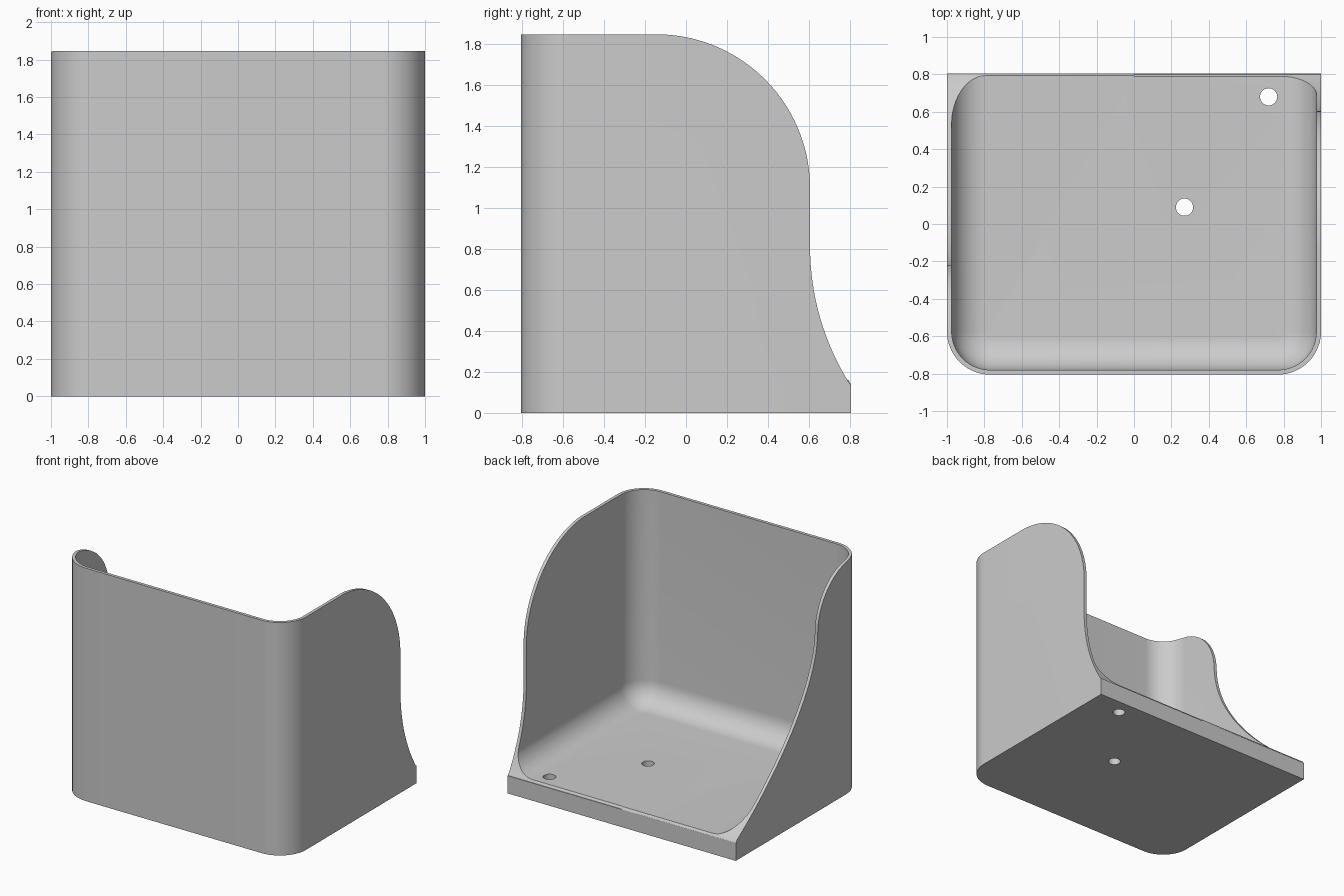
import bpy
import bmesh
import math
from mathutils import Vector
from mathutils.geometry import interpolate_bezier

cube = bpy.data.objects.get("Cube")
if cube:
    bpy.data.objects.remove(cube, do_unlink=True)

HEIGHT = 1.845
FLOOR = 0.158
FILLET = 0.18


def make_object(name, bm):
    bmesh.ops.recalc_face_normals(bm, faces=bm.faces)
    mesh = bpy.data.meshes.new(name)
    bm.to_mesh(mesh)
    bm.free()
    obj = bpy.data.objects.new(name, mesh)
    bpy.context.collection.objects.link(obj)
    return obj


def arc(cx, cy, r, start, end, steps=16):
    angles = [math.radians(start + (end - start) * i / steps) for i in range(steps + 1)]
    return [(cx + r * math.cos(a), cy + r * math.sin(a)) for a in angles]


def tray_outline(half, front, back, r):
    """Plan with two rounded front corners and a square back."""
    return (arc(-half + r, front + r, r, 180, 270)
            + arc(half - r, front + r, r, 270, 360)
            + [(half, back), (-half, back)])


def loft(name, rings):
    """Closed solid through a stack of equal-length rings."""
    bm = bmesh.new()
    loops = [[bm.verts.new(p) for p in ring] for ring in rings]
    n = len(loops[0])
    for low, high in zip(loops, loops[1:]):
        for i in range(n):
            j = (i + 1) % n
            bm.faces.new((low[i], low[j], high[j], high[i]))
    bm.faces.new(loops[0][::-1])
    bm.faces.new(loops[-1])
    return make_object(name, bm)


def subtract(target, cutter):
    cutter.hide_render = True
    mod = target.modifiers.new("cut", 'BOOLEAN')
    mod.operation = 'DIFFERENCE'
    mod.solver = 'EXACT'
    mod.object = cutter
    bpy.context.view_layer.objects.active = target
    bpy.ops.object.modifier_apply(modifier=mod.name)
    bpy.data.objects.remove(cutter, do_unlink=True)


# Outer block with rounded front corners
plan = tray_outline(1.0, -0.805, 0.805, 0.23)
holder = loft("corner_holder", [[(x, y, z) for x, y in plan] for z in (0, HEIGHT)])

# Hollow with a filleted floor, open at top and back
rings = []
for i in range(13):
    t = math.radians(90 * i / 12)
    inset = FILLET * (1 - math.sin(t))
    z = FLOOR + FILLET * (1 - math.cos(t))
    outline = tray_outline(0.975 - inset, -0.78 + inset, 1.2, 0.205 - inset)
    rings.append([(x, y, z) for x, y in outline])
rings.append([(x, y, 2.2) for x, y, z in rings[-1]])
subtract(holder, loft("hollow_cutter", rings))

# Tall side: concave foot, short upright, large rounded shoulder
foot = math.degrees(math.asin(0.67 / 1.25))
tall = ([(1.1, 0.14)] + arc(1.855, 0.81, 1.25, 180 + foot, 180)
        + arc(-0.145, 1.096, 0.75, 0, 90, 28) + [(-0.145, 2.1), (1.1, 2.1)])

# Swept side: long concave slope and small rounded shoulder
slope = interpolate_bezier(Vector((0.793, 0.158)), Vector((0.35, 0.45)),
                           Vector((-0.2, 0.95)), Vector((-0.22, 1.406)), 28)
swept = ([(1.1, 0.14), (0.805, 0.14)] + [(p.x, p.y) for p in slope]
         + arc(-0.66, 1.406, 0.44, 0, 90)[1:] + [(-0.66, 2.1), (1.1, 2.1)])

for profile, x0, x1 in ((tall, 0, 1.2), (swept, -1.2, 0)):
    cutter = loft("side_cutter", [[(x, y, z) for y, z in profile] for x in (x0, x1)])
    subtract(holder, cutter)

# Screw holes through the floor
for x, y in ((0.72, 0.68), (0.27, 0.09)):
    circle = arc(x, y, 0.046, 0, 360, 32)[:-1]
    subtract(holder, loft("hole_cutter", [[(a, b, z) for a, b in circle] for z in (-0.1, 0.5)]))

# Plain grey finish
grey = bpy.data.materials.new("plain_grey")
grey.use_nodes = True
colour = (0.6, 0.6, 0.6, 1)
grey.diffuse_color = colour
grey.node_tree.nodes["Principled BSDF"].inputs["Base Color"].default_value = colour
holder.data.materials.clear()
holder.data.materials.append(grey)

bpy.ops.object.select_all(action='DESELECT')
holder.select_set(True)
bpy.context.view_layer.objects.active = holder
bpy.ops.object.shade_smooth_by_angle(angle=math.radians(30))
